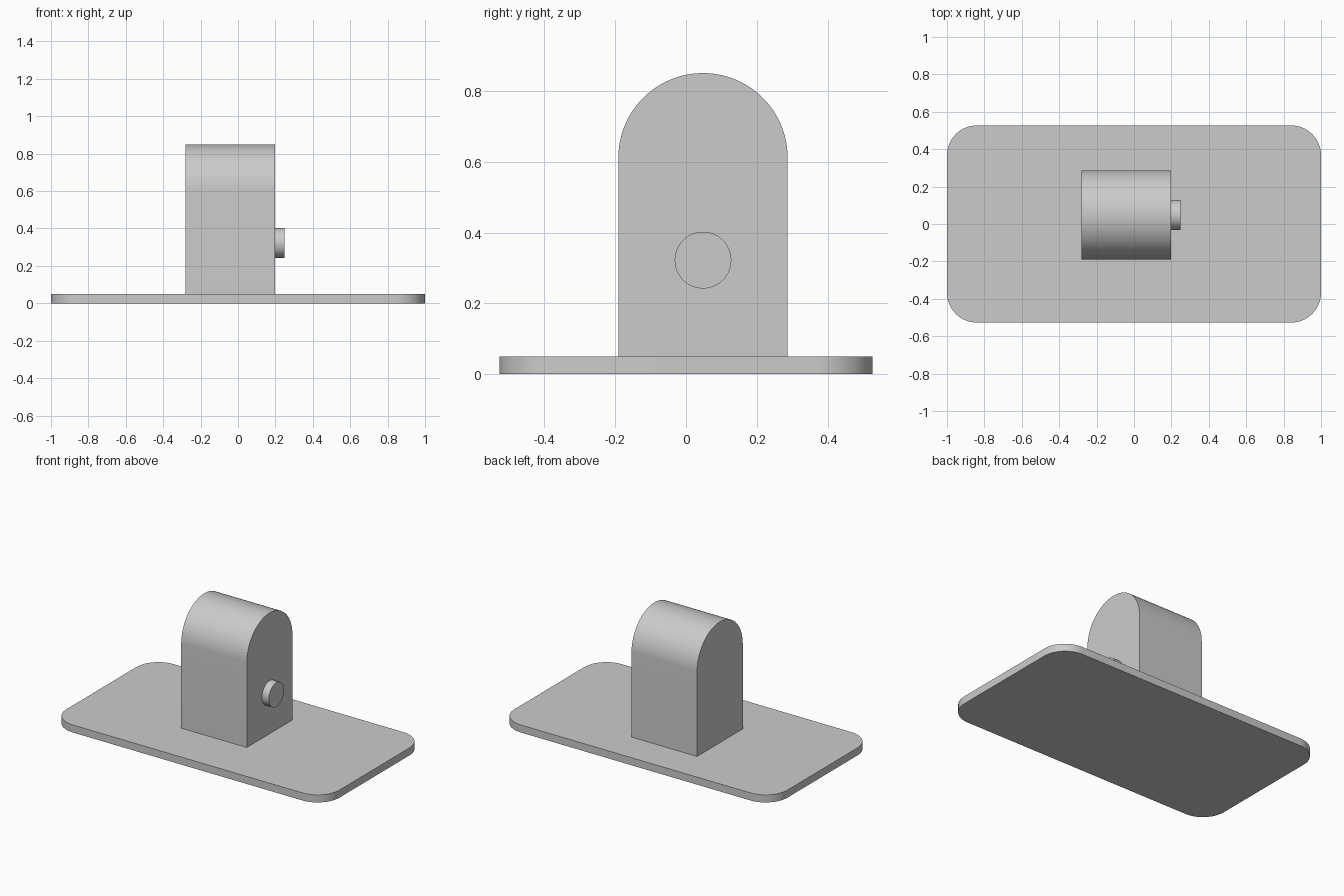
import bpy
from math import sin, cos, pi, radians
from mathutils import Vector

cube = bpy.data.objects.get("Cube")
if cube:
    bpy.data.objects.remove(cube, do_unlink=True)

# Plain grey material
grey = bpy.data.materials.new("plain_grey")
grey.use_nodes = True
colour = (0.6, 0.6, 0.6, 1)
grey.diffuse_color = colour
grey.node_tree.nodes["Principled BSDF"].inputs["Base Color"].default_value = colour


def arc(cx, cy, r, start, end, steps):
    """Points along a circular arc, angles in degrees."""
    angles = [radians(start + (end - start) * i / steps) for i in range(steps + 1)]
    return [(cx + r * cos(a), cy + r * sin(a)) for a in angles]


def extrude(name, outline, place, start, end):
    """Solid prism: place(u, v, w) maps the outline and depth into space."""
    n = len(outline)
    verts = [place(u, v, w) for w in (start, end) for u, v in outline]
    faces = [tuple(reversed(range(n))), tuple(range(n, 2 * n))]
    faces += [(i, (i + 1) % n, n + (i + 1) % n, n + i) for i in range(n)]
    mesh = bpy.data.meshes.new(name)
    mesh.from_pydata(verts, [], faces)
    mesh.materials.append(grey)
    obj = bpy.data.objects.new(name, mesh)
    bpy.context.collection.objects.link(obj)
    bpy.ops.object.select_all(action="DESELECT")
    obj.select_set(True)
    bpy.context.view_layer.objects.active = obj
    bpy.ops.object.shade_smooth_by_angle(angle=radians(30))
    return obj


def upright(u, v, w):
    return Vector((u, v, w))


def sideways(u, v, w):
    return Vector((w, u, v))


# Base plate with rounded corners
half_x, half_y, r, thick = 1.0, 0.527, 0.16, 0.05
plate = []
for sx, sy, start in ((1, 1, 0), (-1, 1, 90), (-1, -1, 180), (1, -1, 270)):
    plate += arc(sx * (half_x - r), sy * (half_y - r), r, start, start + 90, 16)
extrude("base_plate", plate, upright, 0, thick)

# Arched block standing on the plate
mid_y, arch_r, left, right = 0.048, 0.239, -0.282, 0.198
arch = arc(mid_y, 0.85 - arch_r, arch_r, 0, 180, 48)
arch += [(mid_y - arch_r, thick), (mid_y + arch_r, thick)]
extrude("arched_block", arch, sideways, left, right)

# Round knob on the side of the block
knob = arc(mid_y, 0.322, 0.08, 0, 360, 48)[:-1]
extrude("side_knob", knob, sideways, right, right + 0.05)
